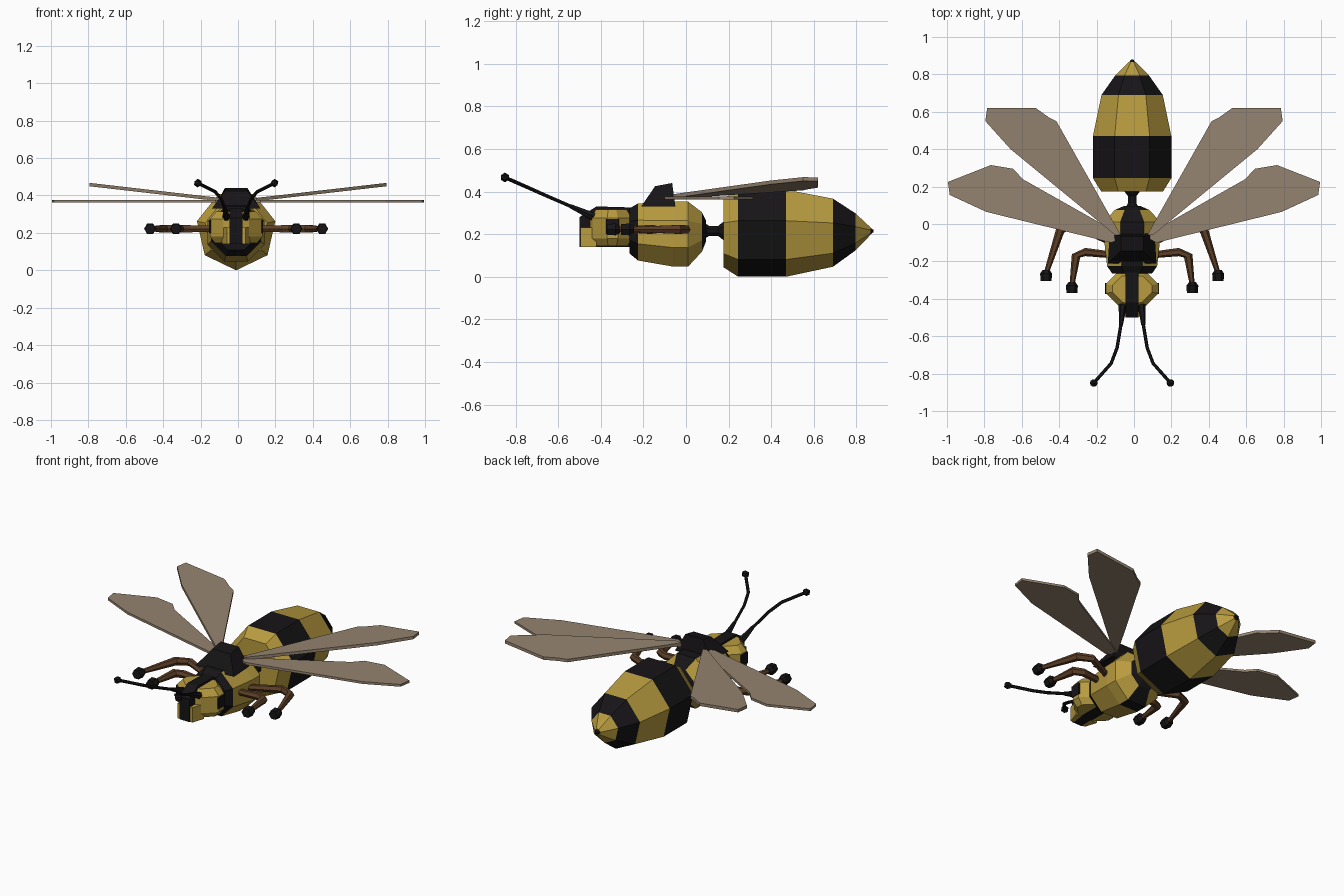
import bpy, bmesh, math
from mathutils import Vector

if "Cube" in bpy.data.objects:
    bpy.data.objects.remove(bpy.data.objects["Cube"])

CX, CZ = -0.01, 0.215  # body axis


def mat(name, c):
    m = bpy.data.materials.new(name)
    m.diffuse_color = (*c, 1)
    m.use_nodes = True
    m.node_tree.nodes["Principled BSDF"].inputs["Base Color"].default_value = m.diffuse_color
    return m


YEL = mat("yellow", (0.48, 0.33, 0.05))
BLK = mat("black", (0.008, 0.007, 0.008))
BRN = mat("brown", (0.11, 0.05, 0.02))
WNG = mat("wing", (0.30, 0.23, 0.16))


def finish(name, bm, mats):
    bmesh.ops.recalc_face_normals(bm, faces=bm.faces)
    me = bpy.data.meshes.new(name)
    bm.to_mesh(me)
    bm.free()
    for m in mats:
        me.materials.append(m)
    ob = bpy.data.objects.new(name, me)
    bpy.context.collection.objects.link(ob)
    return ob


def loft(bm, rings, pick=lambda i, k: 0):
    """Skin equal-length point rings and cap both ends."""
    vs = [[bm.verts.new(p) for p in r] for r in rings]
    n = len(vs[0])
    for i in range(len(vs) - 1):
        for k in range(n):
            j = (k + 1) % n
            f = bm.faces.new((vs[i][k], vs[i][j], vs[i + 1][j], vs[i + 1][k]))
            f.material_index = pick(i, k)
    bm.faces.new(vs[0]).material_index = pick(0, 0)
    bm.faces.new(vs[-1]).material_index = pick(len(vs) - 2, 0)


def body(name, profile, n, start, mats, pick=lambda i, k: 0):
    """Faceted solid along y from (y, radius, centre z) rows."""
    bm = bmesh.new()
    loft(bm, [[(CX + r * math.cos(start + k * math.tau / n), y,
                z + r * math.sin(start + k * math.tau / n)) for k in range(n)]
              for y, r, z in profile], pick)
    return finish(name, bm, mats)


def tube(name, pts, radii, m, n=6):
    bm = bmesh.new()
    P = [Vector(p) for p in pts]
    rings = []
    for i, p in enumerate(P):
        d = (P[min(i + 1, len(P) - 1)] - P[max(i - 1, 0)]).normalized()
        u = d.cross(Vector((0, 0, 1))).normalized()
        v = u.cross(d)
        rings.append([p + radii[i] * (u * math.cos(a) + v * math.sin(a))
                      for a in (k * math.tau / n for k in range(n))])
    loft(bm, rings)
    return finish(name, bm, [m])


def prism(name, bottom, top, m):
    bm = bmesh.new()
    loft(bm, [bottom, top])
    return finish(name, bm, [m])


def ball(name, loc, r, m):
    bm = bmesh.new()
    bmesh.ops.create_icosphere(bm, subdivisions=1, radius=r)
    bmesh.ops.translate(bm, vec=loc, verts=bm.verts)
    return finish(name, bm, [m])


# Seven-sided striped abdomen
stripes = [0, 1, 0, 1, 0]
body("abdomen", [(0.175, 0.17, CZ), (0.245, 0.215, CZ), (0.47, 0.215, CZ),
                 (0.69, 0.168, CZ), (0.795, 0.092, CZ), (0.865, 0.02, CZ)],
     7, -math.pi / 2, [YEL, BLK], lambda i, k: stripes[i])
body("sting", [(0.86, 0.02, CZ), (0.88, 0.006, CZ)], 7, -math.pi / 2, [BLK])

# Waist
body("waist", [(0.07, 0.05, CZ), (0.11, 0.025, CZ), (0.15, 0.025, CZ),
               (0.18, 0.05, CZ)], 8, math.pi / 8, [BLK])

# Thorax: yellow flanks, black back and collar
body("thorax", [(-0.265, 0.115, CZ), (-0.225, 0.145, 0.21),
                (-0.06, 0.165, 0.2), (0.01, 0.165, 0.2),
                (0.075, 0.10, 0.21), (0.095, 0.05, CZ)],
     8, math.pi / 8, [YEL, BLK],
     lambda i, k: 1 if i in (0, 4) or k == 1 or (k == 5 and i > 1) else 0)

# Wing mount on the back
prism("wing_mount",
      [(CX + x, y, 0.33) for x, y in ((-.13, -.21), (.13, -.21), (.12, -.05), (-.12, -.05))],
      [(CX + x, y, z) for x, y, z in
       ((-.06, -.145, .425), (.06, -.145, .425), (.06, -.065, .44), (-.06, -.065, .44))], BLK)

# Head: central strip in side profile, with faceted cheeks
side = [(-.25, .325), (-.42, .33), (-.50, .28), (-.50, .14), (-.25, .14)]
prism("face_strip", [(CX - .035, y, z) for y, z in side],
      [(CX + .035, y, z) for y, z in side], BLK)
plan = [(0, -.25), (.075, -.255), (.14, -.32), (.14, -.37), (.07, -.44), (0, -.46)]

for s, tag in ((-1, "left"), (1, "right")):
    def px(x):
        return CX + s * x
    bm = bmesh.new()
    loft(bm, [[(px(x * k), -.35 + (y + .35) * k, z) for x, y in plan]
              for z, k in ((.145, .8), (.18, 1), (.275, 1), (.315, .75))])
    finish(tag + "_cheek", bm, [YEL])
    # Jaw and eye
    jaw = [(.03, -.42), (.075, -.42), (.05, -.495), (.03, -.495)]
    prism(tag + "_jaw", [(px(x), y, .14) for x, y in jaw],
          [(px(x), y, .23) for x, y in jaw], YEL)
    eye = [(-.375, .20), (-.315, .20), (-.315, .27), (-.375, .27)]
    prism(tag + "_eye", [(px(.10), y, z) for y, z in eye],
          [(px(.144), y, z) for y, z in eye], BLK)

    # Antenna
    ant = [(.045, -.40, .265), (.05, -.43, .28), (.06, -.54, .33), (.08, -.66, .382),
           (.112, -.745, .42), (.205, -.85, .466)]
    ant = [(px(x), y, z) for x, y, z in ant]
    tube(tag + "_antenna_base", ant[:3], [.018, .022, .011], BLK)
    tube(tag + "_antenna", ant[2:], [.009] * 4, BLK)
    ball(tag + "_antenna_tip", ant[-1], .023, BLK)

    # Legs with blocky feet
    legs = {"front": [(.11, -.165), (.25, -.15), (.30, -.17), (.322, -.33)],
            "rear": [(.11, -.10), (.31, .0), (.385, -.035), (.46, -.265)]}
    for k, path in legs.items():
        pts = [(px(x), y, .222) for x, y in path]
        tube(f"{tag}_{k}_leg", pts, [.018, .022, .024, .013], BRN)
        x, y, z = pts[-1]
        tube(f"{tag}_{k}_foot", [(x, y + .02, z), (x, y, z), (x, y - .04, z)],
             [.018, .032, .029], BLK)

    # Wings: thin flat blades, the hind pair tilted up
    fore = [(.055, -.065), (.595, .24), (.645, .295), (.765, .315), (.995, .225),
            (.985, .155), (.79, .065), (.12, -.10)]
    hind = [(.07, -.06), (.415, .55), (.455, .57), (.525, .62), (.785, .62),
            (.795, .55), (.66, .40), (.10, -.06)]
    for k, outline, tilt, t in (("fore", fore, 0, .014), ("hind", hind, .115, .018)):
        z0 = .362 if k == "fore" else .366
        prism(f"{tag}_{k}_wing",
              [(s * x, y, z0 + tilt * (x - .07)) for x, y in outline],
              [(s * x, y, z0 + t + tilt * (x - .07)) for x, y in outline], WNG)
